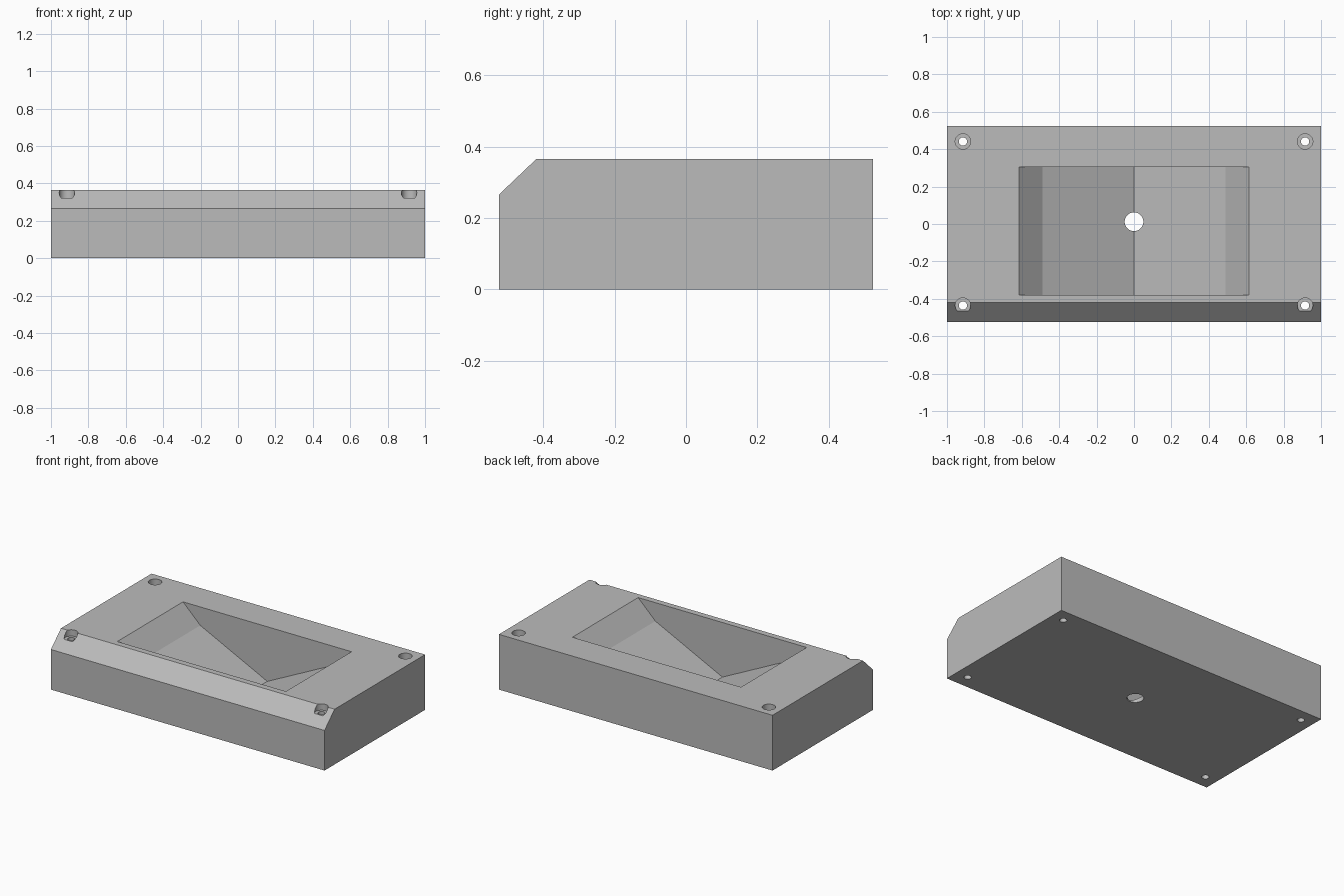
import bpy, bmesh, math
from mathutils import Vector

if "Cube" in bpy.data.objects:
    bpy.data.objects.remove(bpy.data.objects["Cube"])

grey = bpy.data.materials.new("plain grey")
grey.diffuse_color = (0.5, 0.5, 0.5, 1)
grey.use_nodes = True
grey.node_tree.nodes["Principled BSDF"].inputs["Base Color"].default_value = grey.diffuse_color


def prism(name, points, push):
    """Extrude a closed outline along a vector."""
    bm = bmesh.new()
    face = bm.faces.new([bm.verts.new(p) for p in points])
    ext = bmesh.ops.extrude_face_region(bm, geom=[face])
    moved = [v for v in ext["geom"] if isinstance(v, bmesh.types.BMVert)]
    bmesh.ops.translate(bm, verts=moved, vec=Vector(push))
    bmesh.ops.recalc_face_normals(bm, faces=bm.faces)
    mesh = bpy.data.meshes.new(name)
    bm.to_mesh(mesh)
    bm.free()
    mesh.materials.append(grey)
    obj = bpy.data.objects.new(name, mesh)
    bpy.context.collection.objects.link(obj)
    return obj


def cylinder(name, x, y, r, z0, z1, n=48):
    ring = [(x + r * math.cos(2 * math.pi * i / n),
             y + r * math.sin(2 * math.pi * i / n), z0) for i in range(n)]
    return prism(name, ring, (0, 0, z1 - z0))


def cut(body, cutter):
    """Apply a boolean difference and discard the cutter."""
    cutter.hide_render = True
    mod = body.modifiers.new("cut", "BOOLEAN")
    mod.operation, mod.solver, mod.object = "DIFFERENCE", "EXACT", cutter
    bpy.context.view_layer.objects.active = body
    bpy.ops.object.modifier_apply(modifier=mod.name)
    bpy.data.objects.remove(cutter)


# Block with a chamfered front top edge
TOP, HALF = 0.365, 0.525
side = [(-HALF, 0), (HALF, 0), (HALF, TOP), (-0.42, TOP), (-HALF, 0.265)]
block = prism("block", [(-1, y, z) for y, z in side], (2, 0, 0))

# V-shaped hopper pocket, steeper near its rim
right = [(0.49, 0.243), (0.616, TOP), (0.616, TOP + 0.1)]
outline = [(0, 0.004)] + right + [(-x, z) for x, z in reversed(right)]
cut(block, prism("pocket_cutter", [(x, -0.38, z) for x, z in outline], (0, 0.686, 0)))

# Central drain hole
cut(block, cylinder("drain_cutter", 0, 0.012, 0.05, -0.1, 0.5))

# Counterbored screw holes in the corners
for x in (-0.915, 0.915):
    for y in (-0.436, 0.441):
        cut(block, cylinder("counterbore_cutter", x, y, 0.041, 0.323, 0.5))
        cut(block, cylinder("screw_hole_cutter", x, y, 0.022, -0.1, 0.5))

# Smooth hole walls, crisp edges everywhere else
bpy.ops.object.select_all(action="DESELECT")
block.select_set(True)
bpy.context.view_layer.objects.active = block
bpy.ops.object.shade_smooth_by_angle(angle=math.radians(15))
